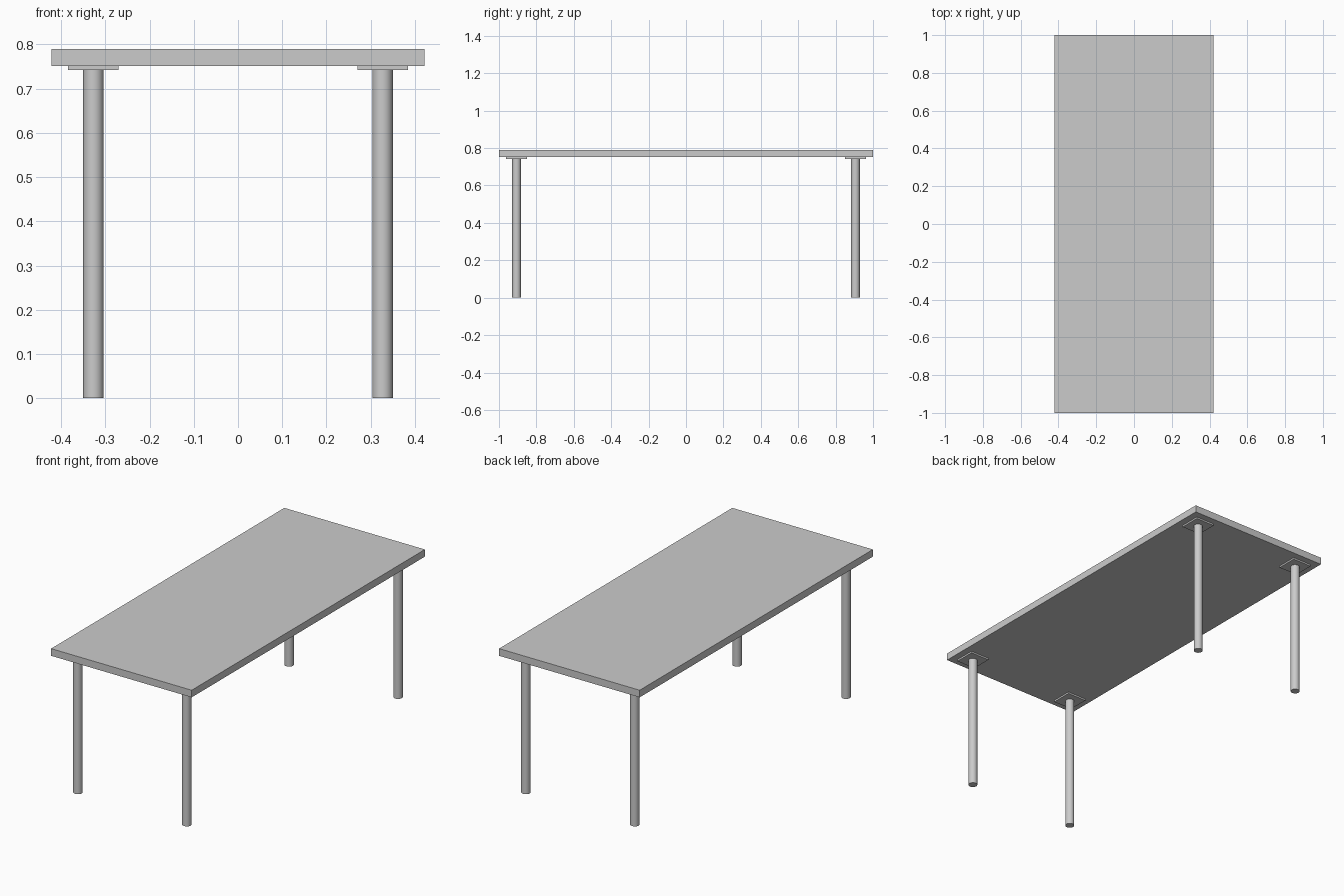
import bpy

if "Cube" in bpy.data.objects:
    bpy.data.objects.remove(bpy.data.objects["Cube"])

LEG_X, LEG_Y = 0.327, 0.906
PLATE_Z, TOP_Z, HEIGHT = 0.742, 0.751, 0.79


def box(name, size, center):
    bpy.ops.mesh.primitive_cube_add(size=1, location=center)
    ob = bpy.context.object
    ob.name = name
    ob.scale = size
    bpy.ops.object.transform_apply(location=False, rotation=False, scale=True)
    return ob


# Table top
box("table_top", (0.844, 2.0, HEIGHT - TOP_Z), (0, 0, (HEIGHT + TOP_Z) / 2))

# Four round legs, each with a square mounting plate
for side, sx in (("left", -1), ("right", 1)):
    for end, sy in (("front", -1), ("back", 1)):
        x, y = sx * LEG_X, sy * LEG_Y
        box(f"{end}_{side}_plate", (0.114, 0.114, TOP_Z - PLATE_Z),
            (x, y, (TOP_Z + PLATE_Z) / 2))
        bpy.ops.mesh.primitive_cylinder_add(
            vertices=32, radius=0.023, depth=PLATE_Z, location=(x, y, PLATE_Z / 2))
        bpy.context.object.name = f"{end}_{side}_leg"
        bpy.ops.object.shade_smooth_by_angle()
